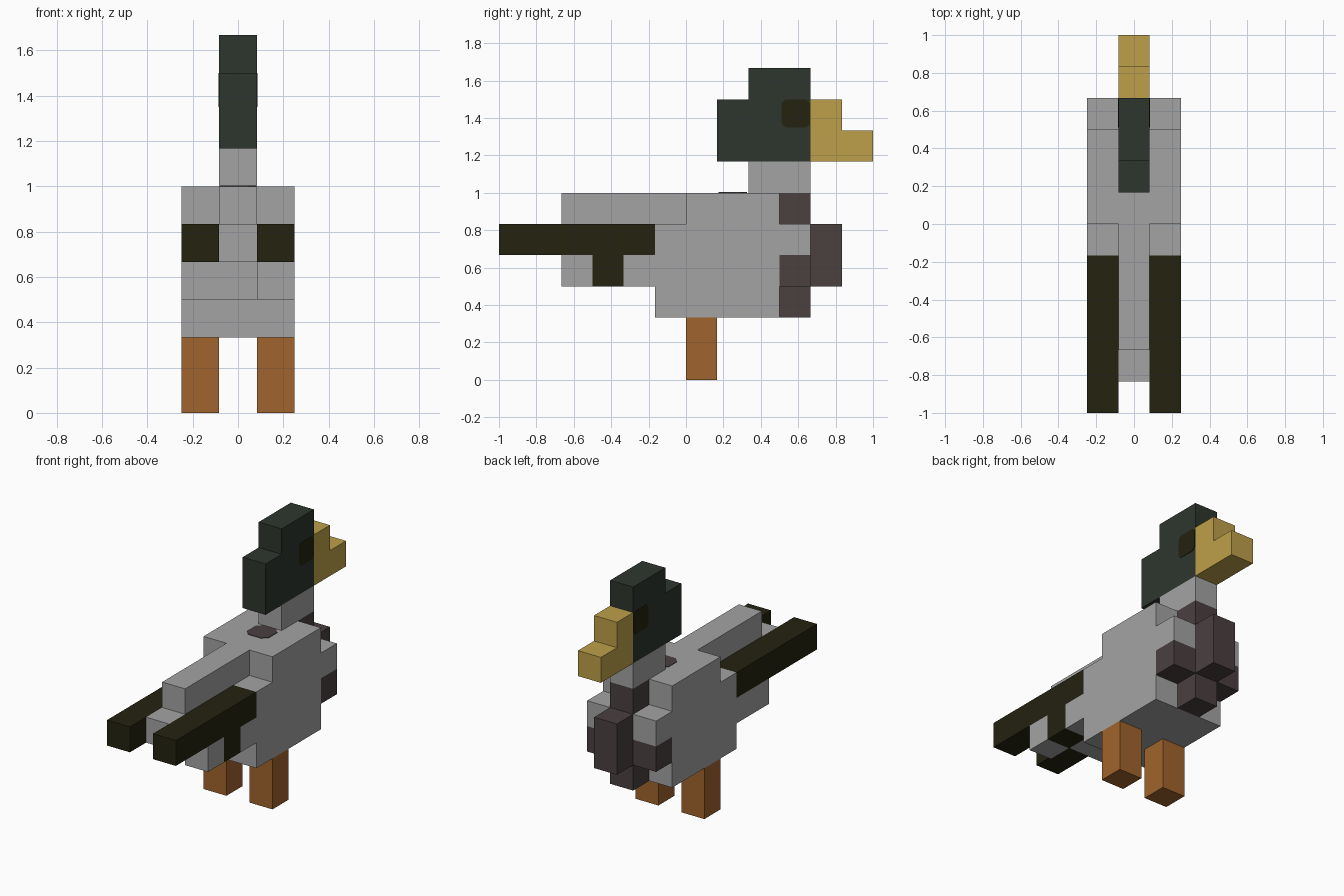
import bpy
import bmesh
from mathutils import Vector

cube = bpy.data.objects.get("Cube")
if cube:
    bpy.data.objects.remove(cube, do_unlink=True)

U = 1 / 6  # size of one block


def material(name, rgb):
    m = bpy.data.materials.new(name)
    m.use_nodes = True
    m.diffuse_color = (*rgb, 1)
    bsdf = next(n for n in m.node_tree.nodes if n.type == 'BSDF_PRINCIPLED')
    bsdf.inputs["Base Color"].default_value = (*rgb, 1)
    bsdf.inputs["Roughness"].default_value = 0.9
    return m


GREY = material("light_grey", (0.37, 0.37, 0.37))
GREEN = material("dark_green", (0.027, 0.036, 0.027))
YELLOW = material("bill_yellow", (0.515, 0.352, 0.069))
ORANGE = material("leg_orange", (0.352, 0.127, 0.026))
BROWN = material("breast_brown", (0.069, 0.051, 0.051))
OLIVE = material("black_olive", (0.018, 0.016, 0.005))


def slab(name, profile, lo, hi, mat, axis='x'):
    """Extrude a profile from lo to hi, in blocks: (y, z) along x, or (x, y) along z."""
    bm = bmesh.new()
    place = (lambda a, b: (lo, a, b)) if axis == 'x' else (lambda a, b: (a, b, lo))
    face = bm.faces.new([bm.verts.new(Vector(place(a, b)) * U) for a, b in profile])
    ext = bmesh.ops.extrude_face_region(bm, geom=[face])
    step = Vector((1, 0, 0) if axis == 'x' else (0, 0, 1)) * (hi - lo) * U
    bmesh.ops.translate(bm, vec=step,
                        verts=[v for v in ext["geom"] if isinstance(v, bmesh.types.BMVert)])
    bmesh.ops.recalc_face_normals(bm, faces=bm.faces)
    mesh = bpy.data.meshes.new(name)
    bm.to_mesh(mesh)
    bm.free()
    mesh.materials.append(mat)
    ob = bpy.data.objects.new(name, mesh)
    bpy.context.collection.objects.link(ob)
    return ob


def rect(a0, a1, b0, b1):
    return [(a0, b0), (a1, b0), (a1, b1), (a0, b1)]


def clipped(a0, a1, b0, b1, c):
    """Rectangle with its corners cut off."""
    return [(a0 + c, b0), (a1 - c, b0), (a1, b0 + c), (a1, b1 - c),
            (a1 - c, b1), (a0 + c, b1), (a0, b1 - c), (a0, b0 + c)]


# Centre slice: tail, back, neck and belly
slab("body_centre", [(2, 7), (2, 6), (-4, 6), (-4, 5), (-5, 5), (-5, 4), (-3, 4), (-3, 3),
                     (-1, 3), (-1, 2), (3, 2), (3, 4), (4, 4), (4, 5), (3, 5), (3, 6),
                     (4, 6), (4, 7)], -.5, .5, GREY)
slab("breast", [(3, 2), (4, 2), (4, 3), (5, 3), (5, 5), (4, 5), (4, 4), (3, 4)], -.5, .5, BROWN)
slab("neck_base", rect(3, 4, 5, 6), -.5, .5, BROWN)

# Head and bill
slab("head", [(1, 7), (4, 7), (4, 10), (2, 10), (2, 9), (1, 9)], -.5, .5, GREEN)
slab("bill", [(4, 7), (6, 7), (6, 8), (5, 8), (5, 9), (4, 9)], -.5, .5, YELLOW)

# Parts on both sides
for side, lo, hi, rear in (("left", .5, 1.5, -2), ("right", -1.5, -.5, -3)):
    slab(side + "_flank", [(rear, 3), (-1, 3), (-1, 2), (3, 2), (3, 4), (4, 4), (4, 5),
                           (3, 5), (3, 6), (0, 6), (0, 5), (-1, 5), (-1, 4), (rear, 4)],
         lo, hi, GREY)
    slab(side + "_wing", rect(-6, -1, 4, 5), lo, hi, OLIVE)
    slab(side + "_breast_spot", rect(3, 4, 3, 4), lo, hi, BROWN)
    slab(side + "_leg", rect(0, 1, 0, 2), lo, hi, ORANGE)
    eye = (.5, .515) if lo > 0 else (-.515, -.5)
    slab(side + "_eye", clipped(3.07, 3.98, 8.1, 9, .12), *eye, OLIVE)

# Extra feathers under the left wing only
slab("left_wing_patch", rect(-3, -2, 3, 4), .5, 1.5, OLIVE)
slab("left_rear_tuft", rect(-4, -3, 3, 4), .5, 1.5, GREY)

# Spot on the back, behind the neck
slab("back_spot", clipped(-.48, .48, 1.04, 1.96, .2), 6, 6.02, BROWN, axis='z')
